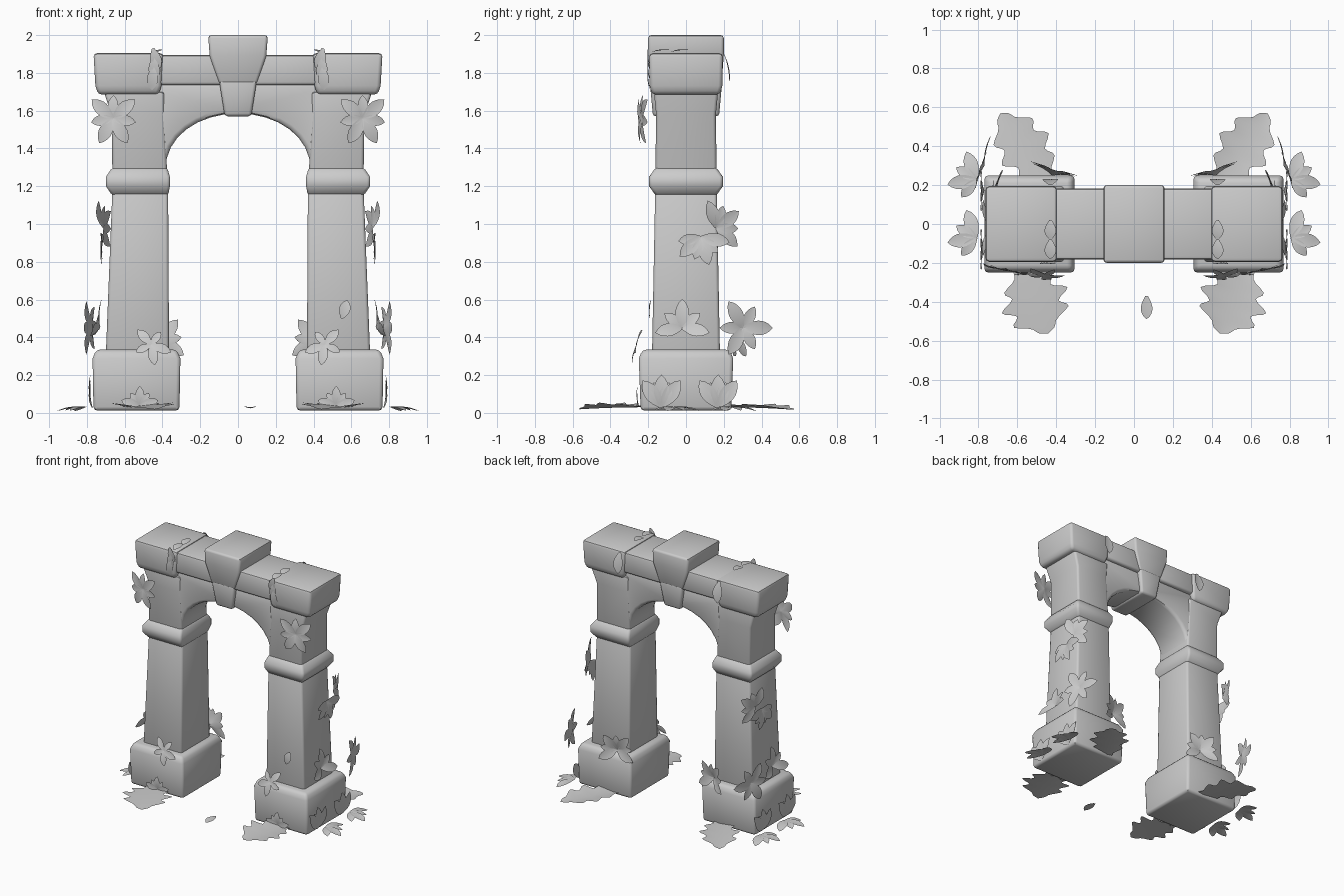
import bpy, bmesh, math
from mathutils import Vector

if "Cube" in bpy.data.objects:
    bpy.data.objects.remove(bpy.data.objects["Cube"], do_unlink=True)

stone = bpy.data.materials.new("plain_grey")
stone.use_nodes = True
GREY = (0.6, 0.6, 0.6, 1)
stone.diffuse_color = GREY
stone.node_tree.nodes["Principled BSDF"].inputs["Base Color"].default_value = GREY

OUT, BACK, UP = Vector((1, 0, 0)), Vector((0, 1, 0)), Vector((0, 0, 1))
FRONT, DOWN = -BACK, -UP


def finish(name, bm, bevel=0.0):
    """Round the hard edges, shade and link the mesh as an object."""
    if bevel:
        bmesh.ops.recalc_face_normals(bm, faces=bm.faces[:])
        hard = [e for e in bm.edges if e.calc_face_angle(0) > math.radians(35)]
        bmesh.ops.bevel(bm, geom=hard, offset=bevel, segments=2, profile=0.5,
                        affect='EDGES', clamp_overlap=True)
    mesh = bpy.data.meshes.new(name)
    bm.to_mesh(mesh)
    bm.free()
    mesh.materials.append(stone)
    obj = bpy.data.objects.new(name, mesh)
    bpy.context.collection.objects.link(obj)
    bpy.ops.object.select_all(action='DESELECT')
    obj.select_set(True)
    bpy.context.view_layer.objects.active = obj
    bpy.ops.object.shade_smooth_by_angle(angle=math.radians(45))


def loft(name, rings, bevel=0.016, side=1):
    """Stack of rectangles: height, inner x, outer x, half depth."""
    bm = bmesh.new()
    loops = [[bm.verts.new((side * x, y, z)) for x, y in
              ((inner, -depth), (outer, -depth), (outer, depth), (inner, depth))]
             for z, inner, outer, depth in rings]
    bm.faces.new(loops[0])
    bm.faces.new(loops[-1])
    for low, high in zip(loops, loops[1:]):
        for i in range(4):
            j = (i + 1) % 4
            bm.faces.new((low[i], low[j], high[j], high[i]))
    finish(name, bm, bevel)


def add_leaf(bm, base, along, facing, length, width, side, bend=0.2, lobes=0):
    """Thin curved blade, broad towards the tip; lobes give a wavy outline."""
    along = along.normalized()
    normal = (facing - along * facing.dot(along)).normalized()
    across = along.cross(normal)
    count = 6 * lobes if lobes else 8
    rows = []
    for i in range(count + 1):
        t = i / count
        half = width / 2 * max(math.sin(math.pi * (0.04 + 0.96 * t ** 1.2)), 0.001) ** 0.75
        if lobes:
            half *= 1 + 0.22 * math.cos(math.tau * lobes * t)
        middle = Vector(base) + along * length * t - normal * length * bend * t * t
        row = []
        for k in (-1, 0, 1):
            p = middle + (across * k + normal * abs(k) * 0.15) * half
            row.append(bm.verts.new((p.x * side, p.y, max(p.z, 0.01))))
        rows.append(row)
    for a, b in zip(rows, rows[1:]):
        for k in (0, 1):
            bm.faces.new((a[k], a[k + 1], b[k + 1], b[k]))


def leaf(name, side, base, along, facing, length=0.12, width=0.06, **shape):
    """One leaf as its own object."""
    bm = bmesh.new()
    add_leaf(bm, base, along, facing, length, width, side, **shape)
    finish(name, bm)


def fan(name, side, base, facing, aim=0, spread=150, count=5, length=0.15, tilt=15):
    """Leaves spread around a facing direction; aim is in degrees from upright."""
    bm = bmesh.new()
    normal = facing.normalized()
    upright = BACK if normal.z > 0.9 else UP
    upright = (upright - normal * upright.dot(normal)).normalized()
    right = upright.cross(normal)
    rise = math.radians(tilt)
    for i in range(count):
        a = math.radians(aim + spread * (2 * i / (count - 1) - 1))
        spoke = upright * math.cos(a) + right * math.sin(a)
        size = length * (1 - 0.2 * (i % 2))
        add_leaf(bm, base, spoke * math.cos(rise) + normal * math.sin(rise),
                 normal, size, size * 0.48, side)
    finish(name, bm)


for label, s in (("left_", 1), ("right_", -1)):
    # Plinth with a soft sloping top
    loft(label + "plinth", [(.012, .31, .765, .24), (.29, .305, .77, .25),
                            (.335, .325, .75, .23)], .02, s)
    # Shaft, ring moulding and upper pier
    loft(label + "shaft", [(.3, .365, .7, .18), (1.18, .37, .665, .163)], side=s)
    loft(label + "ring", [(1.15, .37, .665, .16), (1.2, .36, .7, .195),
                          (1.25, .36, .7, .195), (1.3, .375, .665, .16)], side=s)
    loft(label + "upper_pier", [(1.27, .375, .665, .162), (1.58, .39, .67, .158),
                                (1.7, .39, .71, .17)], side=s)
    # Corner block and the lintel stretch beside it
    loft(label + "end_block", [(1.685, .42, .74, .18), (1.73, .405, .755, .192),
                               (1.905, .395, .765, .195)], .02, s)
    loft(label + "lintel", [(1.735, .05, .42, .18), (1.895, .05, .42, .182)], side=s)

    # Climbing leaves on the pier
    fan(label + "upper_front_leaves", s, (.66, -.23, 1.56), FRONT + OUT * .2, count=7, tilt=10)
    fan(label + "shaft_back_leaves", s, (.71, .16, .98), OUT + BACK * .4, aim=55, spread=75)
    fan(label + "shaft_side_leaves", s, (.71, .08, .93), OUT, aim=180, spread=80, count=6)
    fan(label + "back_corner_leaves", s, (.77, .3, .45), OUT + BACK * .3, count=6, length=.16)

    # Leaves resting on the plinth
    fan(label + "plinth_side_leaves", s, (.73, -.02, .45), OUT + UP * .3, spread=105, tilt=25)
    fan(label + "plinth_front_leaves", s, (.46, -.26, .36), FRONT + UP * .3,
        aim=40, length=.11, tilt=8)
    fan(label + "plinth_back_leaves", s, (.42, .25, .38), BACK - OUT * .3,
        spread=120, count=7, tilt=25)

    # Leaves growing around the foot
    for place, y in (("front", -.13), ("back", .17)):
        fan(label + place + "_foot_leaves", s, (.77, y, .03), OUT, spread=35, length=.17)
        fan(label + place + "_ground_leaves", s, (.81, y + .06, .03), UP,
            aim=80, spread=60, count=4, tilt=3)
    fan(label + "base_front_leaves", s, (.52, -.25, .04), FRONT, spread=75, length=.1)
    leaf(label + "front_frond", s, (.58, -.22, .03), FRONT - OUT * .4, UP,
         .37, .3, bend=.03, lobes=4)
    leaf(label + "back_frond", s, (.43, .2, .03), BACK + OUT * .7, UP,
         .45, .24, bend=.03, lobes=4)

    # Leaves trailing over the lintel
    for i in range(3):
        leaf(label + "hanging_leaf", s, (.45, -.2, 1.93 - i * .05),
             DOWN + FRONT * .1 + OUT * (.15 * i - .25), FRONT)
    for y in (.02, -.08):
        leaf(label + "top_leaf", s, (.43, y, 1.92), FRONT + UP * .1, UP, .1)
    leaf(label + "back_hanging_leaf", s, (.43, .2, 1.9), DOWN + BACK * .4, BACK, .16, .08)

# Arched wall between the piers
bm = bmesh.new()
steps = 16
angles = [math.pi * i / steps for i in range(steps + 1)]
outline = [(.385 * math.cos(a), 1.275 + .31 * abs(math.sin(a)) ** .9) for a in angles]
outline = [(.5, 1.275)] + outline + [(-.5, 1.275), (-.5, 1.75), (.5, 1.75)]
face = bm.faces.new([bm.verts.new((x, -.155, z)) for x, z in outline])
moved = bmesh.ops.extrude_face_region(bm, geom=[face])["geom"]
bmesh.ops.translate(bm, vec=BACK * .31,
                    verts=[v for v in moved if isinstance(v, bmesh.types.BMVert)])
finish("arch_wall", bm, .025)

# Keystone: tapered wedge under a broad cap
loft("keystone_wedge", [(1.57, -.07, .07, .175), (1.76, -.1, .1, .192)])
loft("keystone_cap", [(1.74, -.1, .1, .188), (1.89, -.15, .15, .2), (2, -.158, .158, .2)])

# Stray leaves
leaf("fallen_leaf", 1, (.065, -.37, .03), FRONT, UP, bend=.05)
leaf("shaft_leaf", 1, (.55, -.19, .5), UP + OUT * .3 + FRONT * .15, FRONT, .1)
